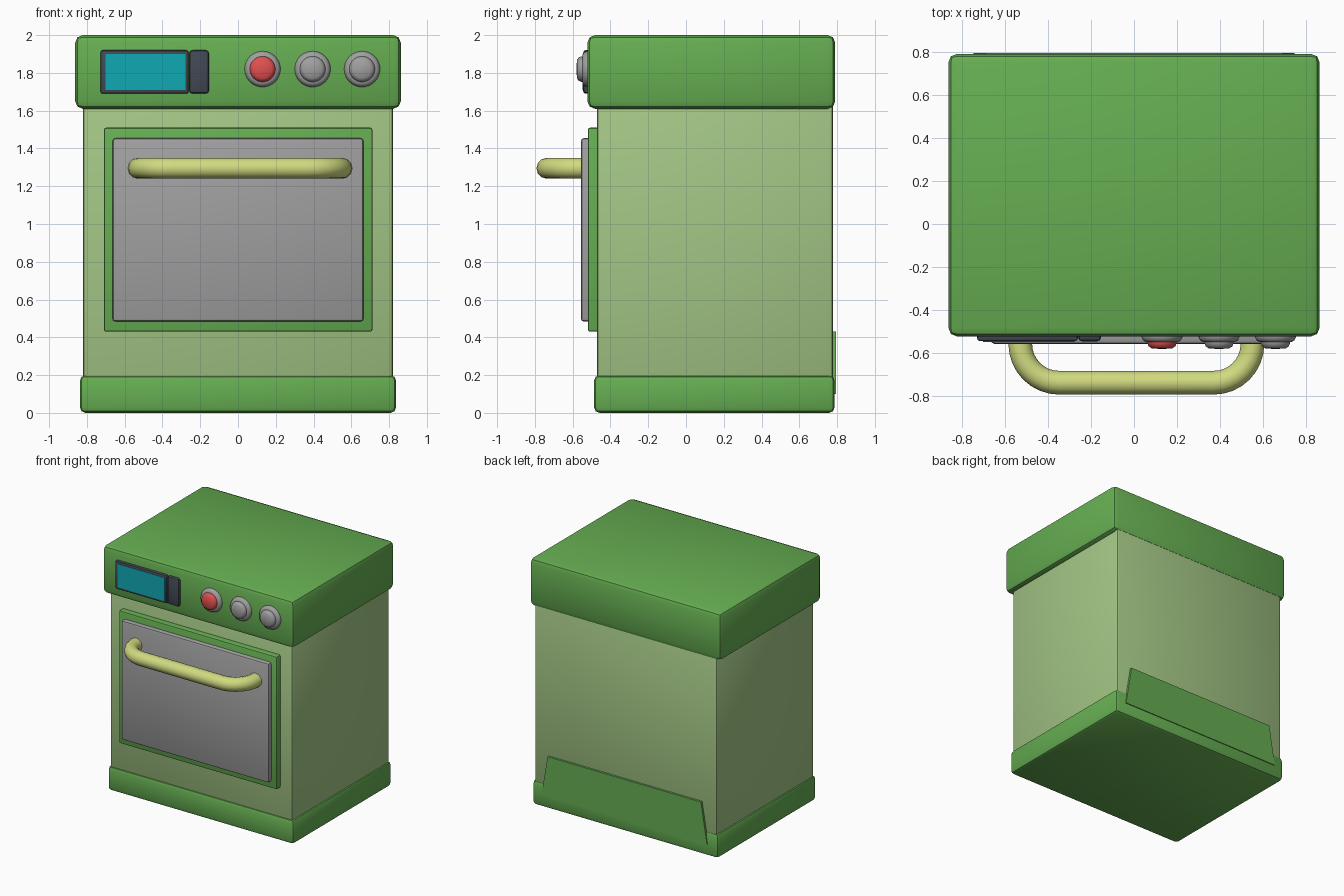
import bpy, bmesh, math
from mathutils import Matrix

if "Cube" in bpy.data.objects:
    bpy.data.objects.remove(bpy.data.objects["Cube"])


def material(name, rgb):
    # sRGB 0-255 to linear
    lin = [(c / 255 / 12.92) if c < 11 else ((c / 255 + 0.055) / 1.055) ** 2.4 for c in rgb]
    m = bpy.data.materials.new(name)
    m.diffuse_color = (*lin, 1)
    m.use_nodes = True
    m.node_tree.nodes["Principled BSDF"].inputs["Base Color"].default_value = m.diffuse_color
    return m


GREEN = material("leaf green", (102, 174, 82))
PALE = material("pale green", (163, 198, 133))
GREY = material("grey", (160, 160, 160))
DARK = material("dark slate", (66, 73, 84))
CYAN = material("screen cyan", (16, 168, 180))
RED = material("red", (226, 80, 80))
YELLOW = material("pale yellow", (209, 218, 128))


def finish(bm, name, mat, angle=35):
    bmesh.ops.recalc_face_normals(bm, faces=bm.faces)
    me = bpy.data.meshes.new(name)
    bm.to_mesh(me)
    bm.free()
    me.materials.append(mat)
    ob = bpy.data.objects.new(name, me)
    bpy.context.collection.objects.link(ob)
    bpy.ops.object.select_all(action='DESELECT')
    ob.select_set(True)
    bpy.context.view_layer.objects.active = ob
    bpy.ops.object.shade_smooth_by_angle(angle=math.radians(angle))
    return ob


def box(name, mat, x, y, z, bevel=0.0, segments=2):
    bm = bmesh.new()
    bmesh.ops.create_cube(bm, size=1)
    for v in bm.verts:
        for i, (a, b) in enumerate((x, y, z)):
            v.co[i] = a if v.co[i] < 0 else b
    if bevel:
        bmesh.ops.bevel(bm, geom=bm.edges[:], offset=bevel, segments=segments,
                        profile=0.5, affect='EDGES')
    return finish(bm, name, mat)


def lathe(name, mat, profile, cx, cz, steps=32):
    # profile of (radius, y), spun about the y axis
    bm = bmesh.new()
    vs = [bm.verts.new((r, y, 0)) for r, y in profile]
    es = [bm.edges.new(p) for p in zip(vs, vs[1:])]
    bmesh.ops.spin(bm, geom=vs + es, cent=(0, 0, 0), axis=(0, 1, 0),
                   angle=math.tau, steps=steps)
    bmesh.ops.remove_doubles(bm, verts=bm.verts, dist=0.0005)
    bmesh.ops.transform(bm, matrix=Matrix.Translation((cx, 0, cz)), verts=bm.verts)
    return finish(bm, name, mat, 40)


# Cabinet
box("base", GREEN, (-0.837, 0.837), (-0.487, 0.787), (0, 0.2), 0.03)
box("body", PALE, (-0.82, 0.82), (-0.472, 0.777), (0.15, 1.65), 0.018)
box("top", GREEN, (-0.862, 0.862), (-0.522, 0.79), (1.61, 2.0), 0.04)

# Oven door
box("door_frame", GREEN, (-0.71, 0.712), (-0.52, -0.44), (0.43, 1.51), 0.012)
box("door_panel", GREY, (-0.665, 0.665), (-0.557, -0.48), (0.483, 1.455), 0.018)

# Door handle: U-shaped tube with round corners
L, R, Y, RAD = -0.528, 0.55, -0.737, 0.18
path = [(L, -0.52)]
for i in range(9):
    a = math.pi + i * math.pi / 16
    path.append((L + RAD + RAD * math.cos(a), Y + RAD + RAD * math.sin(a)))
path += [(L + R - x, y) for x, y in reversed(path)]
curve = bpy.data.curves.new("handle_path", 'CURVE')
curve.dimensions = '3D'
curve.bevel_depth = 0.055
curve.bevel_resolution = 4
curve.use_fill_caps = True
spline = curve.splines.new('POLY')
spline.points.add(len(path) - 1)
for p, (x, y) in zip(spline.points, path):
    p.co = (x, y, 1.295, 1)
tmp = bpy.data.objects.new("handle_path", curve)
bpy.context.collection.objects.link(tmp)
bpy.context.view_layer.update()
bm = bmesh.new()
bm.from_mesh(tmp.to_mesh())
tmp.to_mesh_clear()
bpy.data.objects.remove(tmp)
finish(bm, "door_handle", YELLOW)

# Display and side button
box("display_frame", DARK, (-0.728, -0.261), (-0.544, -0.5), (1.69, 1.92), 0.012)
box("display_screen", CYAN, (-0.702, -0.277), (-0.547, -0.541), (1.71, 1.9))
box("display_button", DARK, (-0.259, -0.153), (-0.545, -0.5), (1.69, 1.92), 0.018)

# Knobs: sloped collar with a domed cap
for i, (x, mat) in enumerate(((0.13, RED), (0.395, GREY), (0.657, GREY))):
    lathe(f"knob_collar_{i + 1}", GREY,
          [(0, -0.5), (0.093, -0.5), (0.095, -0.525), (0.088, -0.54), (0.074, -0.549), (0, -0.549)], x, 1.82)
    lathe(f"knob_cap_{i + 1}", mat,
          [(0, -0.54), (0.068, -0.54), (0.068, -0.552), (0.062, -0.568), (0.048, -0.577), (0, -0.581)], x, 1.82)

# Back panel: tapered plate above the base
bm = bmesh.new()
outline = [(-0.745, 0.1), (0.745, 0.1), (0.725, 0.22), (0.69, 0.43), (-0.69, 0.43), (-0.725, 0.22)]
face = bm.faces.new([bm.verts.new((x, 0.75, z)) for x, z in outline])
ext = bmesh.ops.extrude_face_region(bm, geom=[face])
for v in ext["geom"]:
    if isinstance(v, bmesh.types.BMVert):
        v.co.y = 0.794
finish(bm, "back_panel", GREEN)
